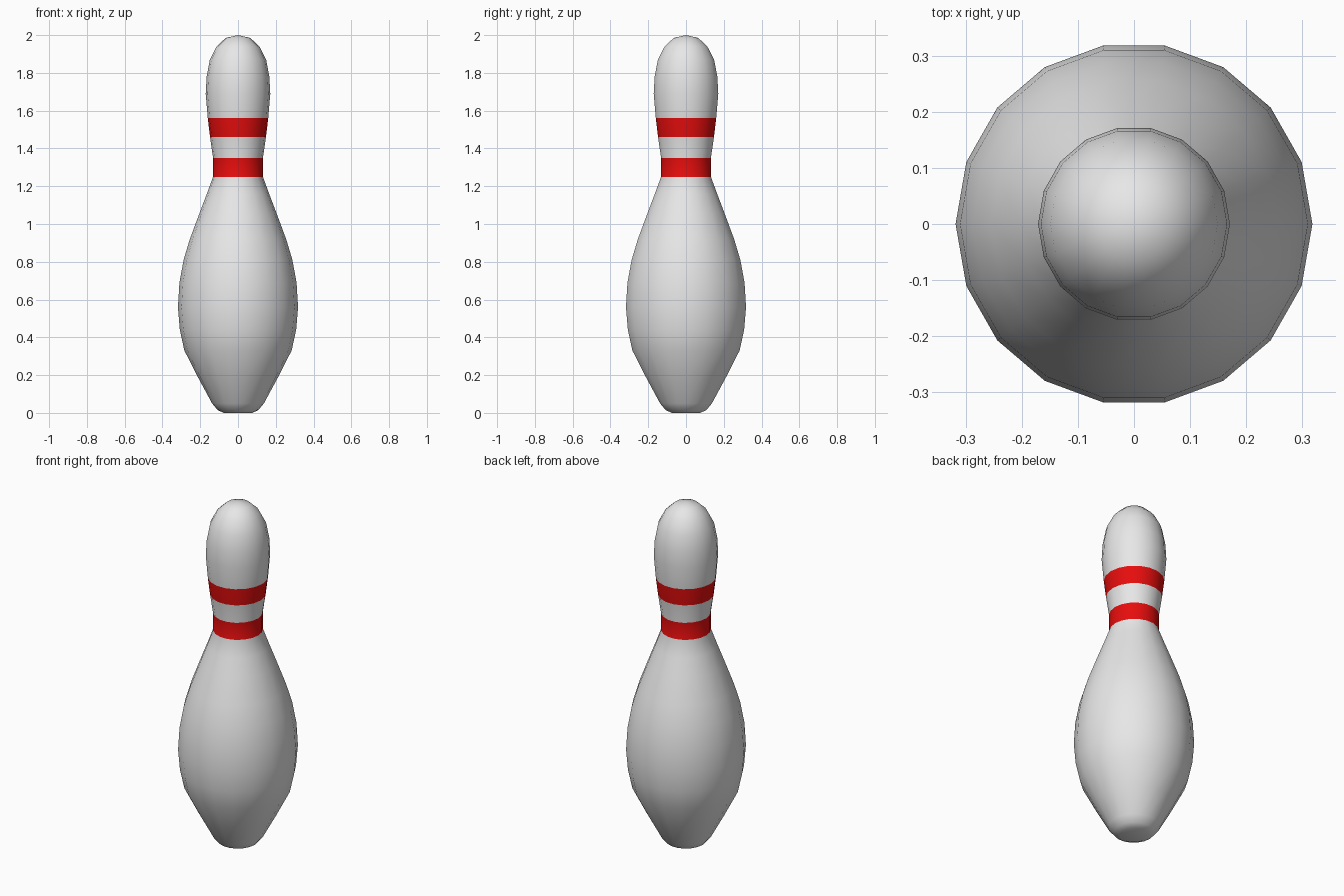
import bpy, bmesh, math
from mathutils import Matrix

cube = bpy.data.objects.get("Cube")
if cube:
    bpy.data.objects.remove(cube)

SIDES = 18
STRIPES = [(1.25, 1.35), (1.46, 1.56)]


def make_material(name, color):
    mat = bpy.data.materials.new(name)
    mat.use_nodes = True
    mat.diffuse_color = color
    mat.node_tree.nodes["Principled BSDF"].inputs["Base Color"].default_value = color
    return mat


# Half outline of the pin as (radius, height), foot to crown
profile = [
    (0, 0), (0.075, 0), (0.108, 0.015), (0.137, 0.05), (0.21, 0.185),
    (0.284, 0.33), (0.308, 0.44), (0.318, 0.56), (0.31, 0.69), (0.288, 0.81),
    (0.255, 0.92), (0.203, 1.06), (0.165, 1.16), (0.132, 1.25), (0.132, 1.35),
    (0.148, 1.46), (0.16, 1.56), (0.171, 1.69), (0.166, 1.78), (0.149, 1.87),
    (0.113, 1.94), (0.065, 1.985), (0, 2),
]

# Turn the outline around the vertical axis
bm = bmesh.new()
verts = [bm.verts.new((r, 0, z)) for r, z in profile]
edges = [bm.edges.new(pair) for pair in zip(verts, verts[1:])]
bmesh.ops.spin(bm, geom=verts + edges, cent=(0, 0, 0), axis=(0, 0, 1),
               angle=math.tau, steps=SIDES, use_merge=True)
bmesh.ops.remove_doubles(bm, verts=bm.verts, dist=0.0005)
bmesh.ops.scale(bm, vec=(1, 1.015, 1), verts=bm.verts)
bmesh.ops.recalc_face_normals(bm, faces=bm.faces)

# Red stripes around the neck, white elsewhere
for face in bm.faces:
    face.smooth = True
    z = face.calc_center_median().z
    face.material_index = int(any(low < z < high for low, high in STRIPES))

mesh = bpy.data.meshes.new("bowling_pin")
bm.to_mesh(mesh)
bm.free()
mesh.materials.append(make_material("white lacquer", (0.8, 0.8, 0.8, 1)))
mesh.materials.append(make_material("red stripe", (0.8, 0.004, 0.004, 1)))
pin = bpy.data.objects.new("bowling_pin", mesh)
bpy.context.collection.objects.link(pin)
